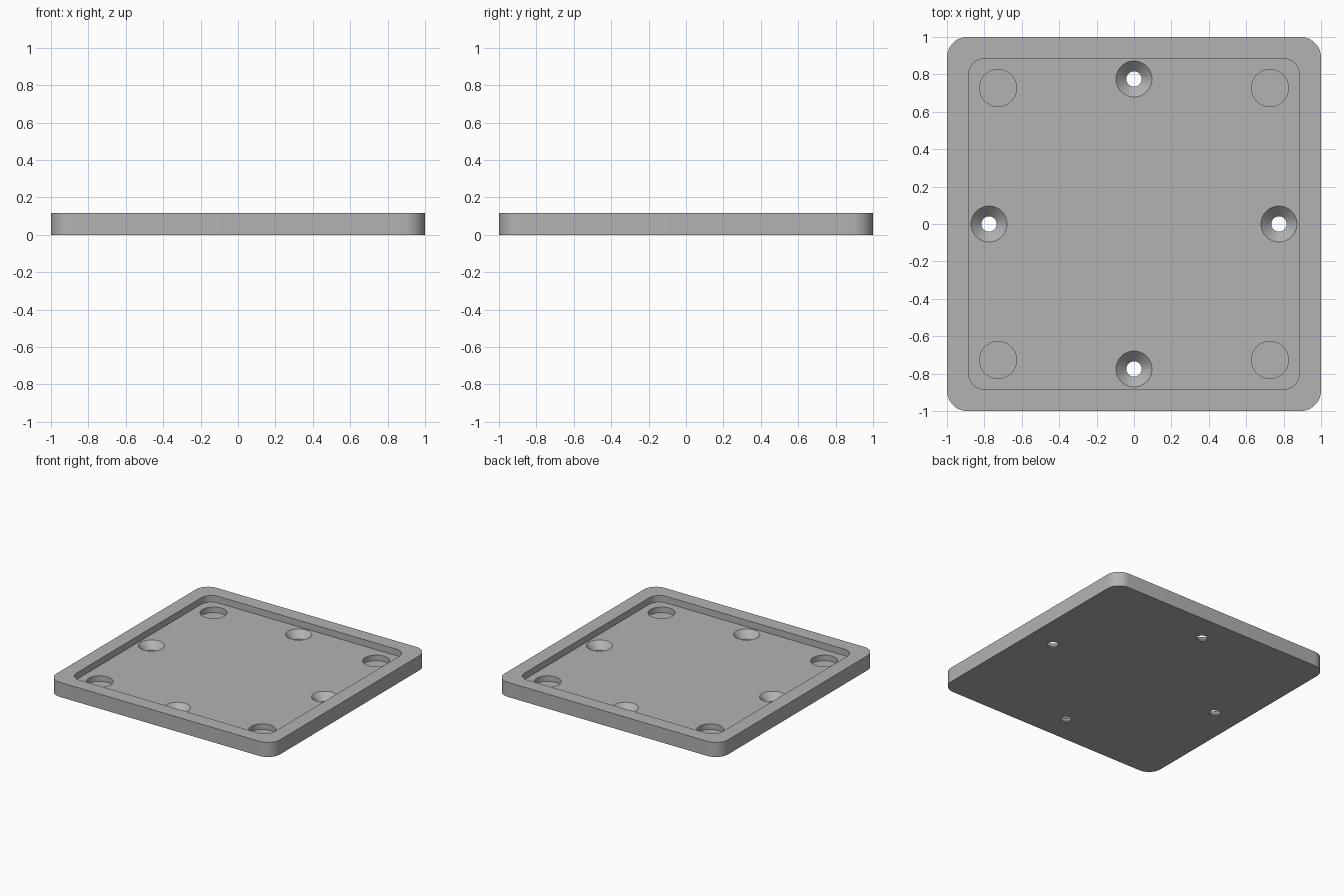
import bpy, bmesh
from math import cos, sin, pi, radians

HEIGHT, FLOOR, POCKET = 0.118, 0.065, 0.02

cube = bpy.data.objects.get("Cube")
if cube:
    bpy.data.objects.remove(cube, do_unlink=True)

grey = bpy.data.materials.new("mid_grey")
grey.use_nodes = True
colour = (0.45, 0.45, 0.45, 1)
grey.diffuse_color = colour
grey.node_tree.nodes["Principled BSDF"].inputs["Base Color"].default_value = colour


def rounded_square(half, radius, steps=12):
    """Outline of a square with rounded corners."""
    c = half - radius
    return [(sx * c + radius * cos(q + pi / 2 * i / steps),
             sy * c + radius * sin(q + pi / 2 * i / steps))
            for sx, sy, q in ((1, 1, 0), (-1, 1, pi / 2), (-1, -1, pi), (1, -1, pi * 1.5))
            for i in range(steps + 1)]


def circle(radius, sides=64):
    return [(radius * cos(2 * pi * i / sides), radius * sin(2 * pi * i / sides))
            for i in range(sides)]


def loft(name, rings, centre=(0, 0)):
    """Closed solid through (outline, height) rings, listed bottom to top."""
    bm = bmesh.new()
    loops = [[bm.verts.new((x + centre[0], y + centre[1], z)) for x, y in outline]
             for outline, z in rings]
    bm.faces.new(loops[0][::-1])
    bm.faces.new(loops[-1])
    for low, high in zip(loops, loops[1:]):
        for i in range(len(low)):
            j = (i + 1) % len(low)
            bm.faces.new((low[i], low[j], high[j], high[i]))
    mesh = bpy.data.meshes.new(name)
    bm.to_mesh(mesh)
    bm.free()
    mesh.materials.append(grey)
    obj = bpy.data.objects.new(name, mesh)
    bpy.context.collection.objects.link(obj)
    return obj


# Base plate
outer = rounded_square(1.0, 0.11)
plate = loft("base_plate", [(outer, 0), (outer, HEIGHT)])

# Shallow square recess
inner = rounded_square(0.885, 0.09)
cutters = [loft("recess_cutter", [(inner, FLOOR), (inner, HEIGHT + 0.1)])]

# Round blind pockets in the corners
for sx in (-1, 1):
    for sy in (-1, 1):
        cutters.append(loft("pocket_cutter", [(circle(0.099), POCKET), (circle(0.099), FLOOR + 0.02)],
                            (sx * 0.727, sy * 0.727)))

# Countersunk through holes in the middle of each side
for x, y in ((1, 0), (-1, 0), (0, 1), (0, -1)):
    cutters.append(loft("screw_cutter", [(circle(0.041), -0.1), (circle(0.041), 0.01),
                                         (circle(0.096), FLOOR), (circle(0.096), FLOOR + 0.02)],
                        (x * 0.775, y * 0.775)))

# Cut everything and bake the result
for cutter in cutters:
    cutter.hide_render = True
    mod = plate.modifiers.new(cutter.name, "BOOLEAN")
    mod.operation = "DIFFERENCE"
    mod.solver = "EXACT"
    mod.object = cutter
bpy.context.view_layer.update()
baked = bpy.data.meshes.new_from_object(plate.evaluated_get(bpy.context.evaluated_depsgraph_get()))
plate.modifiers.clear()
plate.data = baked
for cutter in cutters:
    bpy.data.objects.remove(cutter, do_unlink=True)

# Smooth the curved walls, keep the edges sharp
bpy.ops.object.select_all(action="DESELECT")
plate.select_set(True)
bpy.context.view_layer.objects.active = plate
bpy.ops.object.shade_smooth_by_angle(angle=radians(30))
